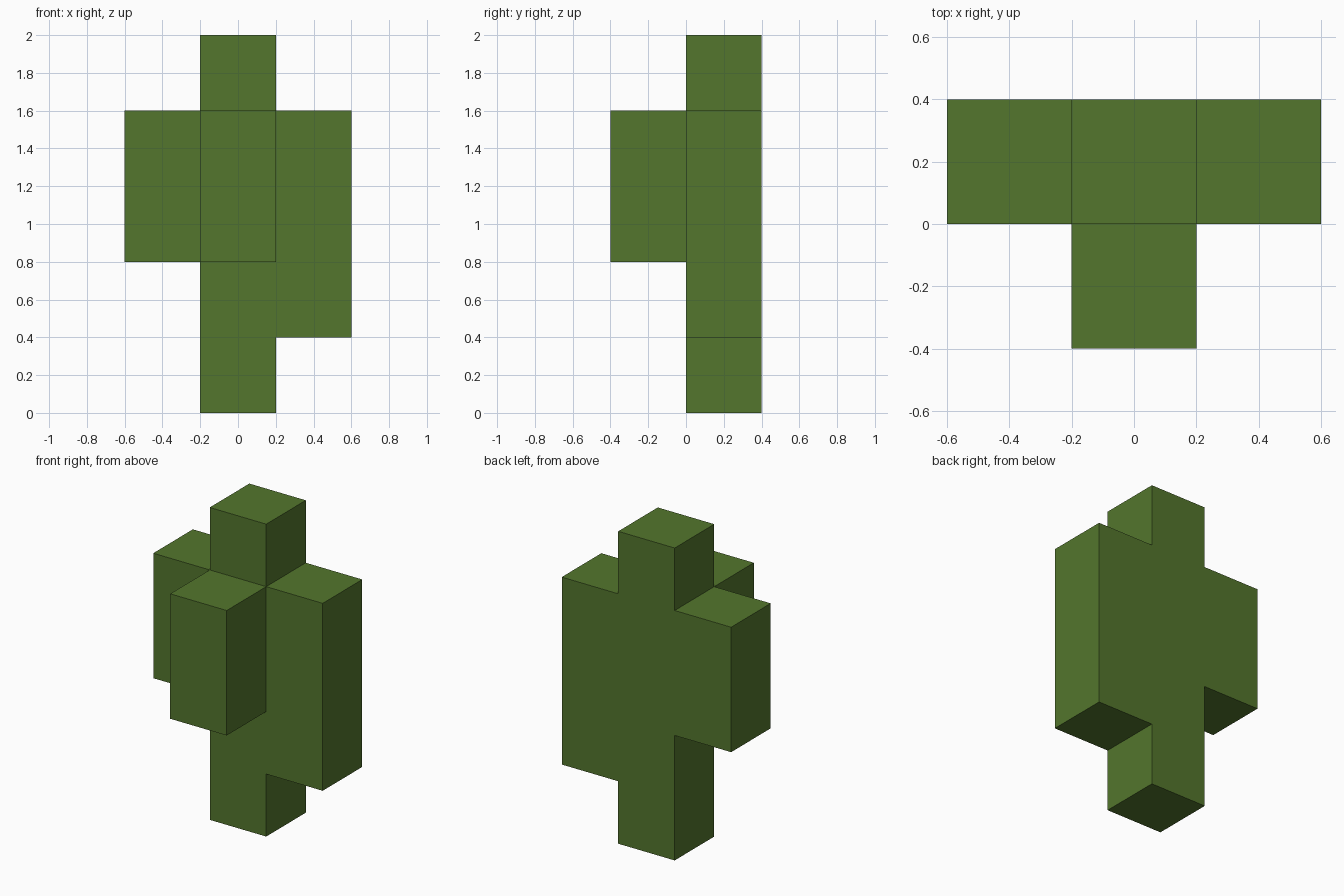
import bpy
import bmesh
from mathutils import Vector

old = bpy.data.objects.get("Cube")
if old:
    bpy.data.objects.remove(old, do_unlink=True)

CELL = 0.4

# Flat green for the whole plant
green = bpy.data.materials.new("cactus green")
colour = (0.087, 0.181, 0.026, 1)
green.use_nodes = True
green.diffuse_color = colour
bsdf = next(n for n in green.node_tree.nodes if n.type == "BSDF_PRINCIPLED")
bsdf.inputs["Base Color"].default_value = colour


def column(x, y, bottom, top):
    """Grid cells of one upright block, in cell units."""
    return {(x, y, z) for z in range(bottom, top)}


# Trunk and its three arms, on a grid of equal cells
trunk = column(0, 0, 0, 5)
left_arm = column(1, 0, 1, 4)
right_arm = column(-1, 0, 2, 4)
front_arm = column(0, -1, 2, 4)
cells = trunk | left_arm | right_arm | front_arm

# Keep only the outer sides of the cells, as one closed shell
bm = bmesh.new()
for cell in sorted(cells):
    centre = (Vector(cell) + Vector((0, 0.5, 0.5))) * CELL
    for axis in range(3):
        for sign in (-1, 1):
            normal = Vector((0, 0, 0))
            normal[axis] = sign
            if tuple(int(c) for c in Vector(cell) + normal) in cells:
                continue
            u = Vector((0, 0, 0))
            u[(axis + 1) % 3] = 1
            v = normal.cross(u)
            corners = (-u - v, u - v, u + v, v - u)
            bm.faces.new([bm.verts.new(centre + (normal + c) * CELL / 2)
                          for c in corners])

# Weld the shell and merge its flat areas
bmesh.ops.remove_doubles(bm, verts=bm.verts, dist=0.001)
bmesh.ops.dissolve_limit(bm, angle_limit=0.01, verts=bm.verts, edges=bm.edges)
bmesh.ops.recalc_face_normals(bm, faces=bm.faces)

mesh = bpy.data.meshes.new("cactus")
bm.to_mesh(mesh)
bm.free()
mesh.materials.append(green)
cactus = bpy.data.objects.new("cactus", mesh)
bpy.context.collection.objects.link(cactus)
